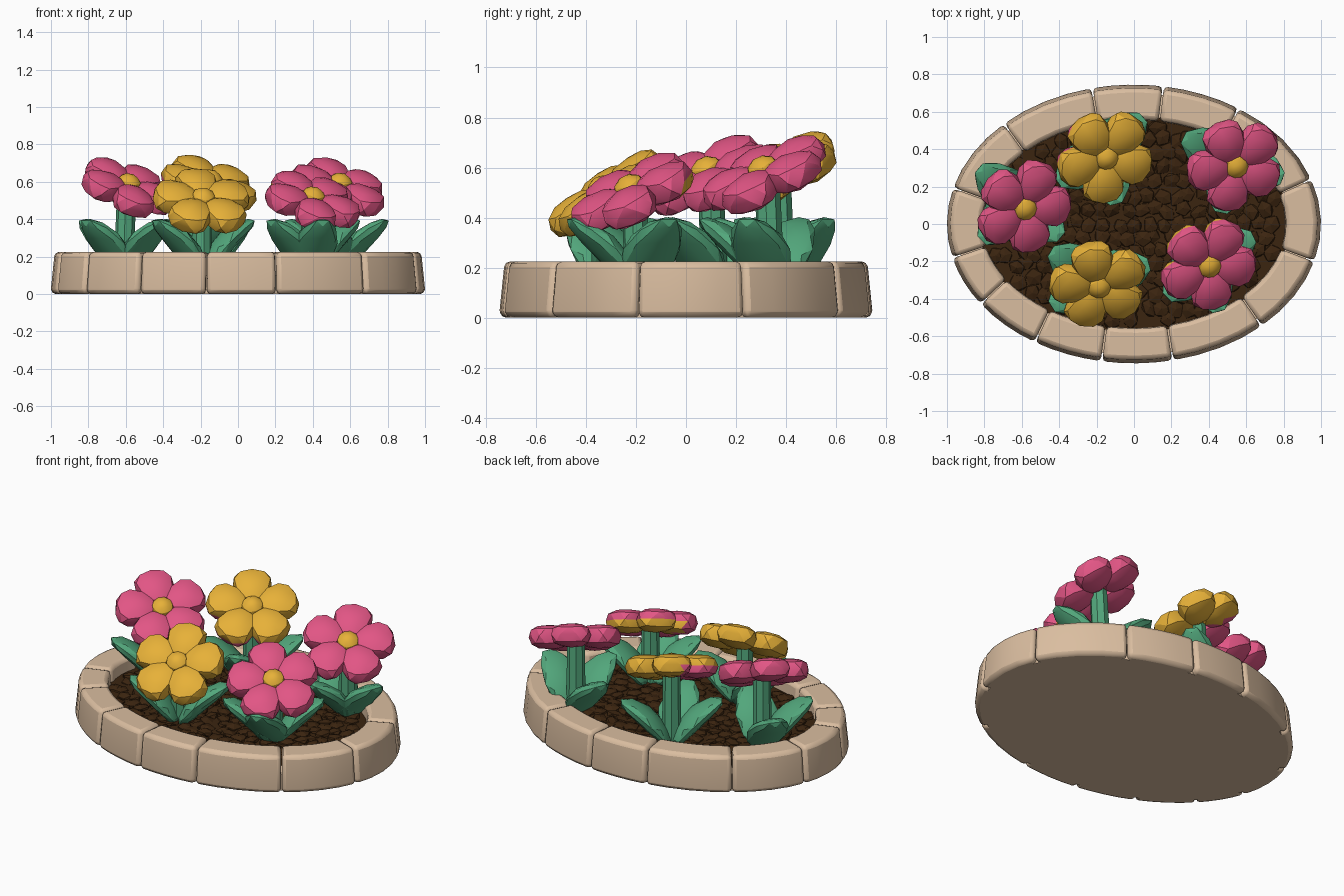
import bpy, bmesh, math, random
from mathutils import Vector, Matrix

if "Cube" in bpy.data.objects:
    bpy.data.objects.remove(bpy.data.objects["Cube"])

random.seed(4)


def material(name, rgb):
    m = bpy.data.materials.new(name)
    m.diffuse_color = (*rgb, 1)
    m.use_nodes = True
    m.node_tree.nodes["Principled BSDF"].inputs["Base Color"].default_value = m.diffuse_color
    return m


STONE = material("sandstone", (0.70, 0.51, 0.35))
SOIL = material("dark soil", (0.044, 0.018, 0.005))
GREEN = material("leaf green", (0.085, 0.385, 0.20))
PINK = material("petal pink", (0.76, 0.092, 0.235))
YELLOW = material("petal yellow", (0.80, 0.44, 0.04))


def finish(name, bm, mats, smooth=None):
    bmesh.ops.recalc_face_normals(bm, faces=bm.faces)
    me = bpy.data.meshes.new(name)
    bm.to_mesh(me)
    bm.free()
    for m in mats:
        me.materials.append(m)
    if smooth:
        me.shade_smooth()
        me.set_sharp_from_angle(angle=math.radians(smooth))
    ob = bpy.data.objects.new(name, me)
    bpy.context.collection.objects.link(ob)
    return ob


def blob(bm, shape, matrix, sub=2):
    """Icosphere whose points are remapped by shape() and then placed."""
    for v in bmesh.ops.create_icosphere(bm, subdivisions=sub, radius=1)["verts"]:
        v.co = matrix @ Vector(shape(v.co))


def rim(t, inset, z):
    """Point on the oval outline, moved inwards along its normal."""
    n = Vector((0.745 * math.cos(t), math.sin(t), 0)).normalized()
    return Vector((math.cos(t), 0.745 * math.sin(t), z)) - n * inset


# Stone border: one bevelled block between each pair of joints
joints = [18.7, 56, 81, 103, 134, 165, 194, 215, 238, 260, 282, 313, 344.5, 378.7]
profile = [(0.004, 0), (0, 0.03), (0.02, 0.225), (0.185, 0.225), (0.195, 0.0)]
for i, (a, b) in enumerate(zip(joints, joints[1:])):
    a, b = math.radians(a) + 0.004, math.radians(b) - 0.004
    bm = bmesh.new()
    steps = 4
    rings = [[bm.verts.new(rim(a + (b - a) * k / steps, d, z)) for d, z in profile]
             for k in range(steps + 1)]
    for r, s in zip(rings, rings[1:]):
        for j in range(5):
            bm.faces.new((r[j], r[(j + 1) % 5], s[(j + 1) % 5], s[j]))
    bm.faces.new(rings[0])
    bm.faces.new(rings[-1][::-1])
    ob = finish(f"border_block_{i + 1}", bm, [STONE], 25)
    bev = ob.modifiers.new("soft edges", "BEVEL")
    bev.width, bev.segments, bev.limit_method = 0.022, 2, "ANGLE"
    bev.angle_limit = math.radians(40)


def oval_plate(name, inset, z0, z1, mat):
    bm = bmesh.new()
    lo, hi = [[bm.verts.new(rim(math.tau * k / 64, inset, z)) for k in range(64)] for z in (z0, z1)]
    bm.faces.new(lo[::-1])
    bm.faces.new(hi)
    for k in range(64):
        bm.faces.new((lo[k], lo[(k + 1) % 64], hi[(k + 1) % 64], hi[k]))
    finish(name, bm, [mat])


oval_plate("base_plate", 0.045, 0.0, 0.1, STONE)
oval_plate("soil_bed", 0.17, 0.1, 0.14, SOIL)

# Soil clumps on a jittered grid
bm = bmesh.new()
step = 0.075
for ix in range(-11, 12):
    for iy in range(-8, 9):
        x = (ix + 0.5 * (iy % 2)) * step + random.uniform(-0.02, 0.02)
        y = iy * step + random.uniform(-0.02, 0.02)
        if (x / 0.78) ** 2 + (y / 0.53) ** 2 > 1:
            continue
        s = [random.uniform(0.045, 0.062), random.uniform(0.04, 0.055), random.uniform(0.018, 0.03)]
        rot = Matrix.Rotation(random.uniform(0, 6.3), 4, "Z") @ Matrix.Rotation(random.uniform(-0.3, 0.3), 4, "X")
        blob(bm, lambda p: (p.x * s[0], p.y * s[1], p.z * s[2]),
             Matrix.Translation((x, y, 0.138)) @ rot, sub=1)
finish("soil_clumps", bm, [SOIL])


def signed_pow(v, e):
    return math.copysign(abs(v) ** e, v)


def petal_shape(p):
    # puffy rounded pad, broader at the outer end
    return (0.15 + 0.12 * signed_pow(p.x, 0.85), 0.122 * signed_pow(p.y, 0.9) * (0.92 + 0.2 * p.x),
            0.069 * signed_pow(p.z, 0.7))


def leaf_shape(p):
    # plump oval leaf, narrower at the tip and curling outwards
    s = (p.x + 1) / 2
    y = 0.125 * signed_pow(p.y, 0.95) * (1 - 0.2 * max(0, p.x))
    return (0.42 * s, y, 0.052 * p.z + 0.04 * abs(y) + 0.12 * s * (1 - s))


# name, middle of flower, facing, first petal angle, leaf angles, (petal, patch), patch rule
flowers = [
    ("left_flower", (-0.58, 0.08, 0.597), (0.33, -0.38, 0.86), 65, (140, 225, 320), (PINK, YELLOW), None),
    ("back_flower", (-0.145, 0.35, 0.618), (0.27, -0.38, 0.88), 50, (40, 215, 285), (YELLOW, PINK),
     lambda d: d.x + d.y < 0),
    ("back_right_flower", (0.55, 0.305, 0.6), (0.28, -0.40, 0.87), 40, (155, 258, 340), (PINK, YELLOW), None),
    ("front_right_flower", (0.405, -0.228, 0.526), (0.28, -0.42, 0.86), 60, (25, 225, 285), (PINK, YELLOW),
     lambda d: d.y - d.x > 0.08 and d.y > 0),
    ("front_flower", (-0.185, -0.34, 0.52), (0.13, -0.56, 0.82), 30, (15, 150, 212), (YELLOW, PINK), None),
]
for name, pos, facing, start, leaf_angles, colours, patch in flowers:
    c, n = Vector(pos), Vector(facing).normalized()
    u = (Vector((1, 0, 0)) - n * n.x).normalized()
    frame = Matrix.Translation(c - n * 0.035) @ Matrix((u, n.cross(u), n)).transposed().to_4x4()

    # Petals, with the patch colour on part of the underside
    bm = bmesh.new()
    for k in range(5):
        blob(bm, petal_shape, frame @ Matrix.Rotation(math.radians(start + 72 * k), 4, "Z"))
    bmesh.ops.recalc_face_normals(bm, faces=bm.faces)
    for f in bm.faces:
        if patch and f.normal.dot(n) < 0.0 and patch(f.calc_center_median() - c):
            f.material_index = 1
    finish(name + "_petals", bm, colours, 22)

    # Domed flower middle
    bm = bmesh.new()
    blob(bm, lambda p: (0.066 * p.x, 0.066 * p.y, 0.025 + 0.056 * p.z), frame)
    finish(name + "_middle", bm, [YELLOW], 22)

    # Tapered stem
    base = Vector((c.x - n.x * 0.09, c.y - n.y * 0.09, 0.1))
    top = c - n * 0.05
    axis = top - base
    bm = bmesh.new()
    bmesh.ops.create_cone(bm, cap_ends=True, segments=8, radius1=0.056, radius2=0.05, depth=axis.length,
                          matrix=Matrix.Translation((base + top) / 2)
                          @ axis.to_track_quat("Z", "Y").to_matrix().to_4x4())
    finish(name + "_stem", bm, [GREEN], 22)

    # Leaves fanning out from the stem foot
    bm = bmesh.new()
    for a in leaf_angles:
        blob(bm, leaf_shape, Matrix.Translation(base) @ Matrix.Rotation(math.radians(a), 4, "Z")
             @ Matrix.Rotation(math.radians(-45), 4, "Y"))
    finish(name + "_leaves", bm, [GREEN], 22)
